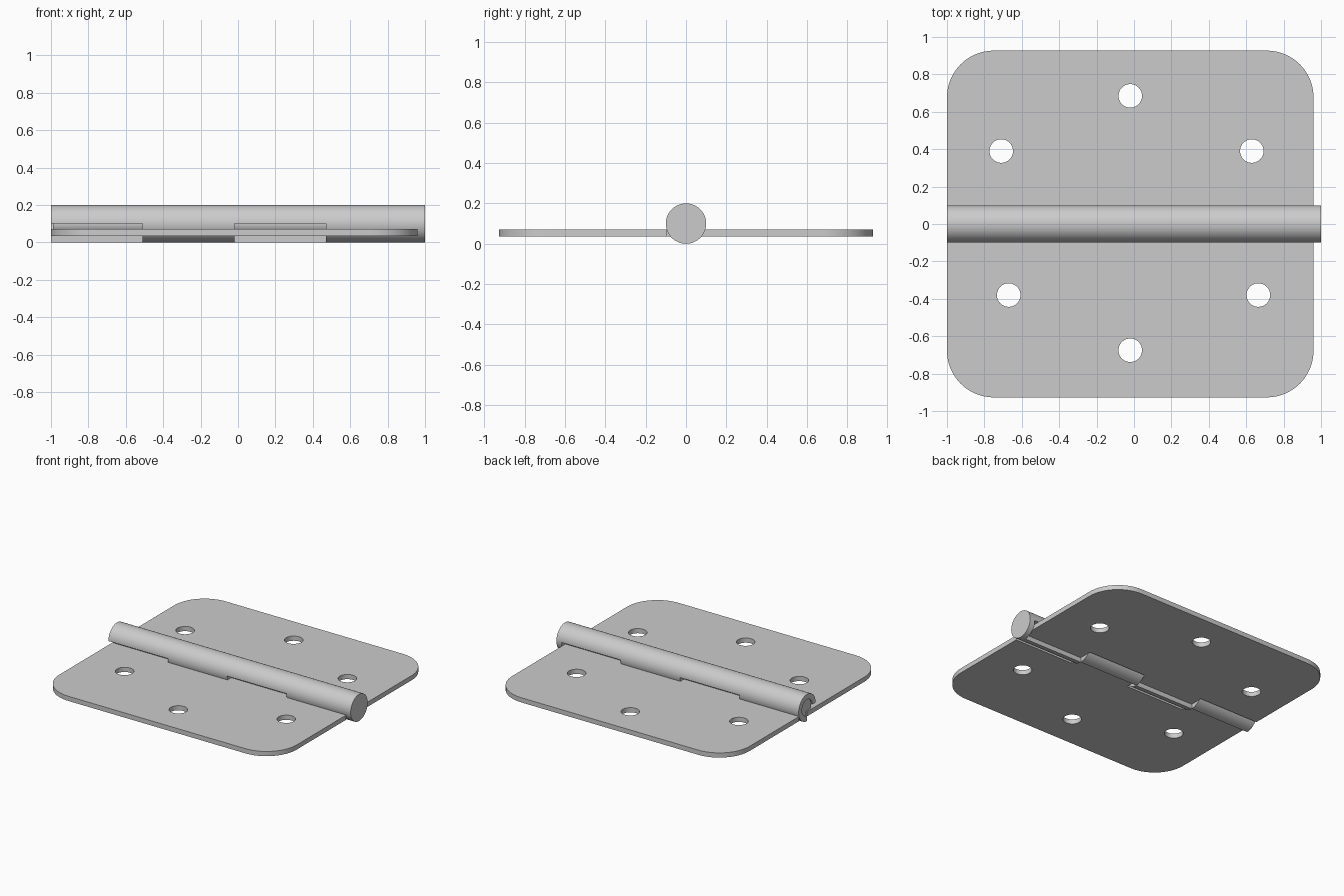
import bpy, bmesh
from math import sin, cos, pi

if "Cube" in bpy.data.objects:
    bpy.data.objects.remove(bpy.data.objects["Cube"])

BOUNDS = [-1.0, -0.51, -0.02, 0.47, 0.96]   # knuckle divisions along the barrel
AXIS_Z, R_OUT, R_IN = 0.1, 0.1, 0.06
PLATE_Z0, PLATE_Z1 = 0.035, 0.07


def finish(ob):
    bm = bmesh.new()
    bm.from_mesh(ob.data)
    bmesh.ops.remove_doubles(bm, verts=bm.verts, dist=1e-5)
    bmesh.ops.recalc_face_normals(bm, faces=bm.faces)
    bm.to_mesh(ob.data)
    bm.free()
    bpy.ops.object.select_all(action='DESELECT')
    ob.select_set(True)
    bpy.context.view_layer.objects.active = ob
    bpy.ops.object.shade_smooth_by_angle(angle=0.6)


def arc(cx, cy, r, a0, a1, n):
    return [(cx + r * cos(a0 + (a1 - a0) * i / n),
             cy + r * sin(a0 + (a1 - a0) * i / n)) for i in range(n + 1)]


def leaf(name, side, first, holes):
    # Rounded plate outline, with tongues reaching in under its own knuckles
    r, far, notch = 0.25, 0.927, 0.096
    pts = []
    for i in range(4):
        v = 0.0 if i % 2 == first else notch
        pts += [(BOUNDS[i], v), (BOUNDS[i + 1], v)]
    pts += arc(0.96 - r, far - r, r, 0, pi / 2, 16)
    pts += arc(-1 + r, far - r, r, pi / 2, pi, 16)
    loops = [pts] + [arc(x, v, 0.063, 0, 2 * pi, 40)[:-1] for x, v in holes]
    cu = bpy.data.curves.new(name, 'CURVE')
    cu.dimensions, cu.fill_mode = '2D', 'BOTH'
    cu.extrude = (PLATE_Z1 - PLATE_Z0) / 2
    for loop in loops:
        sp = cu.splines.new('POLY')
        sp.points.add(len(loop) - 1)
        for p, (x, v) in zip(sp.points, loop):
            p.co = (x, side * v, 0, 1)
        sp.use_cyclic_u = True
    ob = bpy.data.objects.new(name, cu)
    ob.location.z = (PLATE_Z0 + PLATE_Z1) / 2
    bpy.context.collection.objects.link(ob)
    bpy.ops.object.select_all(action='DESELECT')
    ob.select_set(True)
    bpy.context.view_layer.objects.active = ob
    bpy.ops.object.convert(target='MESH')
    finish(bpy.context.view_layer.objects.active)


def knuckle(name, side, x0, x1):
    # Three-quarter curl, open toward its own leaf at the lower quadrant
    n = 48
    outer = arc(0, AXIS_Z, R_OUT, 0, 1.5 * pi, n)
    inner = arc(0, AXIS_Z, R_IN, 0, 1.5 * pi, n)
    bm = bmesh.new()
    rows = [[[bm.verts.new((x, side * v, z)) for v, z in path]
             for path in (outer, inner)] for x in (x0, x1)]
    (oa, ia), (ob_, ib) = rows
    for i in range(n):
        for p, q in ((oa, ob_), (ob_, ib), (ib, ia), (ia, oa)):
            bm.faces.new((p[i], p[i + 1], q[i + 1], q[i]))
    for i in (0, n):
        bm.faces.new((oa[i], ob_[i], ib[i], ia[i]))
    me = bpy.data.meshes.new(name)
    bm.to_mesh(me)
    bm.free()
    ob = bpy.data.objects.new(name, me)
    bpy.context.collection.objects.link(ob)
    finish(ob)


def rod(name, radius, x0, x1):
    bpy.ops.mesh.primitive_cylinder_add(
        vertices=64, radius=radius, depth=x1 - x0,
        location=((x0 + x1) / 2, 0, AXIS_Z), rotation=(0, pi / 2, 0))
    ob = bpy.context.object
    ob.name = name
    finish(ob)


# Leaves with screw holes
leaf("front_leaf", -1, 0, [(-0.67, 0.38), (0.665, 0.38), (-0.02, 0.675)])
leaf("back_leaf", 1, 1, [(-0.71, 0.39), (0.63, 0.39), (-0.02, 0.685)])

# Alternating knuckles
for i in range(4):
    knuckle(f"knuckle_{i + 1}", -1 if i % 2 == 0 else 1, BOUNDS[i], BOUNDS[i + 1])

# Pin with flat head
rod("pin", R_IN, -0.99, 0.965)
rod("pin_head", R_OUT, 0.96, 1.0)
